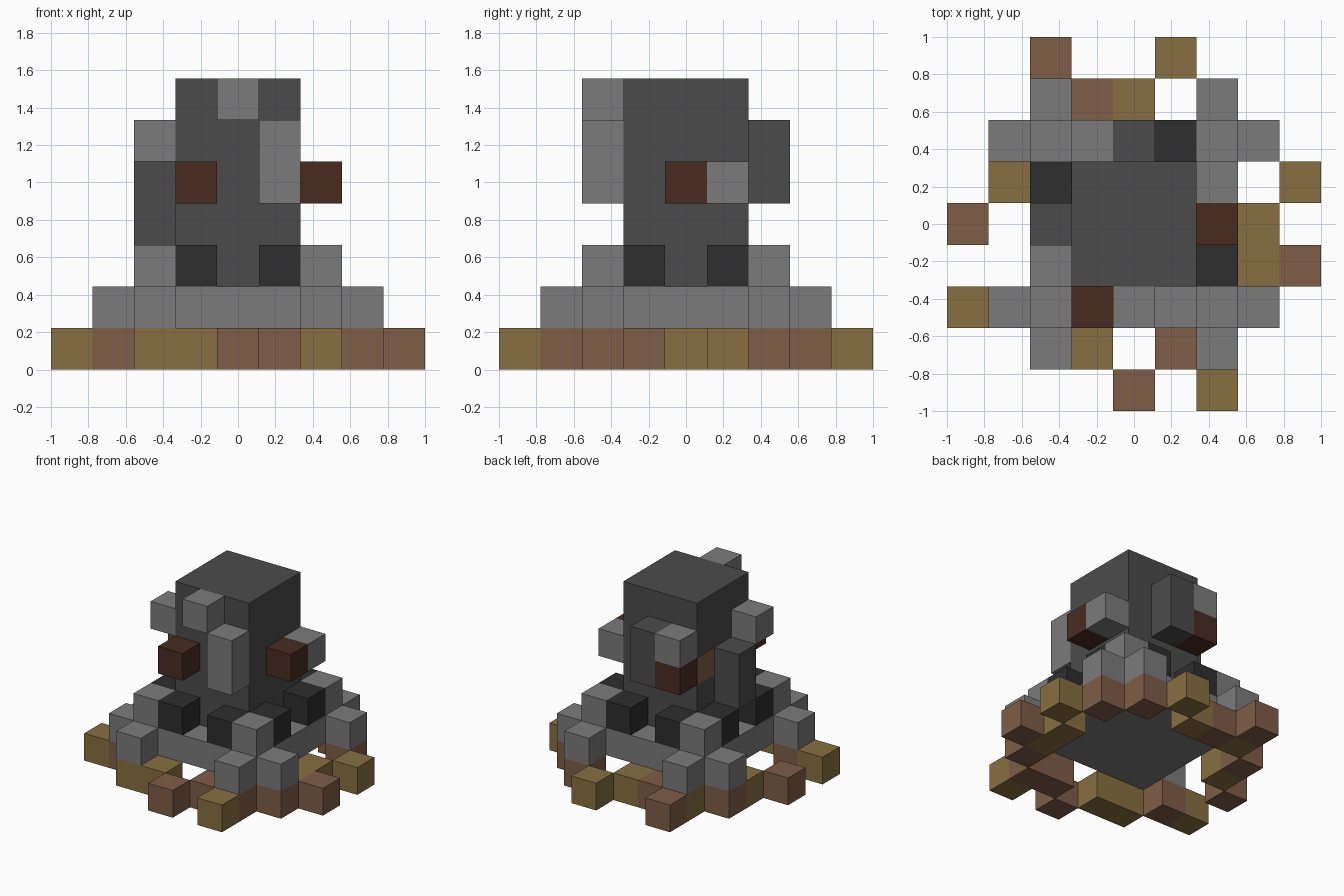
import bpy
import bmesh
from mathutils import Vector

default_cube = bpy.data.objects.get("Cube")
if default_cube:
    bpy.data.objects.remove(default_cube, do_unlink=True)

CELL = 2 / 9  # edge length of one block


def make_material(name, hex_code):
    """Flat material from an sRGB hex code, stored as linear values."""
    channels = [int(hex_code[i:i + 2], 16) / 255 for i in (0, 2, 4)]
    colour = [((c + 0.055) / 1.055) ** 2.4 for c in channels] + [1]
    material = bpy.data.materials.new(name)
    material.use_nodes = True
    material.diffuse_color = colour
    shader = material.node_tree.nodes["Principled BSDF"]
    shader.inputs["Base Color"].default_value = colour
    shader.inputs["Roughness"].default_value = 0.9
    return material


light_stone = make_material("light stone grey", "7b7b7b")
dark_stone = make_material("dark stone grey", "4b4b4b")
coal = make_material("coal black", "2e2e2e")
clay = make_material("clay brown", "7e5d47")
straw = make_material("straw olive", "877041")
bark = make_material("dark bark brown", "492b20")


def block(name, material, first, last=None):
    """Box filling the grid cells from first to last, both included."""
    first = Vector(first)
    last = Vector(last) if last else first
    size = last - first + Vector((1, 1, 1))
    centre = (first + last) / 2 + Vector((0, 0, 0.5))
    bm = bmesh.new()
    bmesh.ops.create_cube(bm, size=1)
    bmesh.ops.scale(bm, vec=size * CELL, verts=bm.verts)
    bmesh.ops.translate(bm, vec=centre * CELL, verts=bm.verts)
    mesh = bpy.data.meshes.new(name)
    bm.to_mesh(mesh)
    bm.free()
    mesh.materials.append(material)
    obj = bpy.data.objects.new(name, mesh)
    bpy.context.collection.objects.link(obj)
    return obj


# Main masses: square plinth and tall central tower
block("plinth", light_stone, (-2, -2, 1), (2, 2, 1))
block("tower", dark_stone, (-1, -1, 2), (1, 1, 6))

# Four-fold details: corner stones, plinth lugs and coal lumps
for side_x, x_name in ((-1, "right"), (1, "left")):
    for side_y, y_name in ((-1, "front"), (1, "back")):
        corner = f"{y_name}_{x_name}"
        block(f"corner_stone_{corner}", light_stone, (2 * side_x, 2 * side_y, 2))
        block(f"side_lug_{corner}", light_stone, (3 * side_x, 2 * side_y, 1))
        block(f"end_lug_{corner}", light_stone, (2 * side_x, 3 * side_y, 1))
        block(f"side_coal_{corner}", coal, (2 * side_x, side_y, 2))
        block(f"end_coal_{corner}", coal, (side_x, 2 * side_y, 2))

# Blocks standing out from the tower faces
block("front_top_stone", light_stone, (0, -2, 6))
block("front_tall_stone", light_stone, (1, -2, 4), (1, -2, 5))
block("front_bark", bark, (-1, -2, 4))
block("left_bark", bark, (2, 0, 4))
block("left_stone", light_stone, (2, 1, 4))
block("back_tall_stone", dark_stone, (0, 2, 4), (0, 2, 5))
block("back_stone", light_stone, (-1, 2, 5))
block("back_bark", bark, (-1, 2, 4))
block("right_tall_stone", dark_stone, (-2, 0, 3), (-2, 0, 4))
block("right_stone", light_stone, (-2, -1, 5))

# Clay patch set in the right face of the tower
patch = block("tower_clay_patch", clay, (-1, 1, 4))
for vert in patch.data.vertices:
    if vert.co.x > -CELL:
        vert.co.x = -1.5 * CELL
    else:
        vert.co.x = -1.5 * CELL - 0.003

# Scattered ground blocks, c = clay, s = straw; rows run from back to front
GROUND = (
    "..c..s...",
    "..scs.c..",
    ".c.....c.",
    ".s......s",
    "c......s.",
    ".......sc",
    "sc.....c.",
    "..ss.cc..",
    "....c.s..",
)
KINDS = {"c": ("clay", clay), "s": ("straw", straw)}
for row, line in enumerate(GROUND):
    for column, letter in enumerate(line):
        if letter in KINDS:
            kind, material = KINDS[letter]
            block(f"ground_{kind}_block", material, (column - 4, 4 - row, 0))
